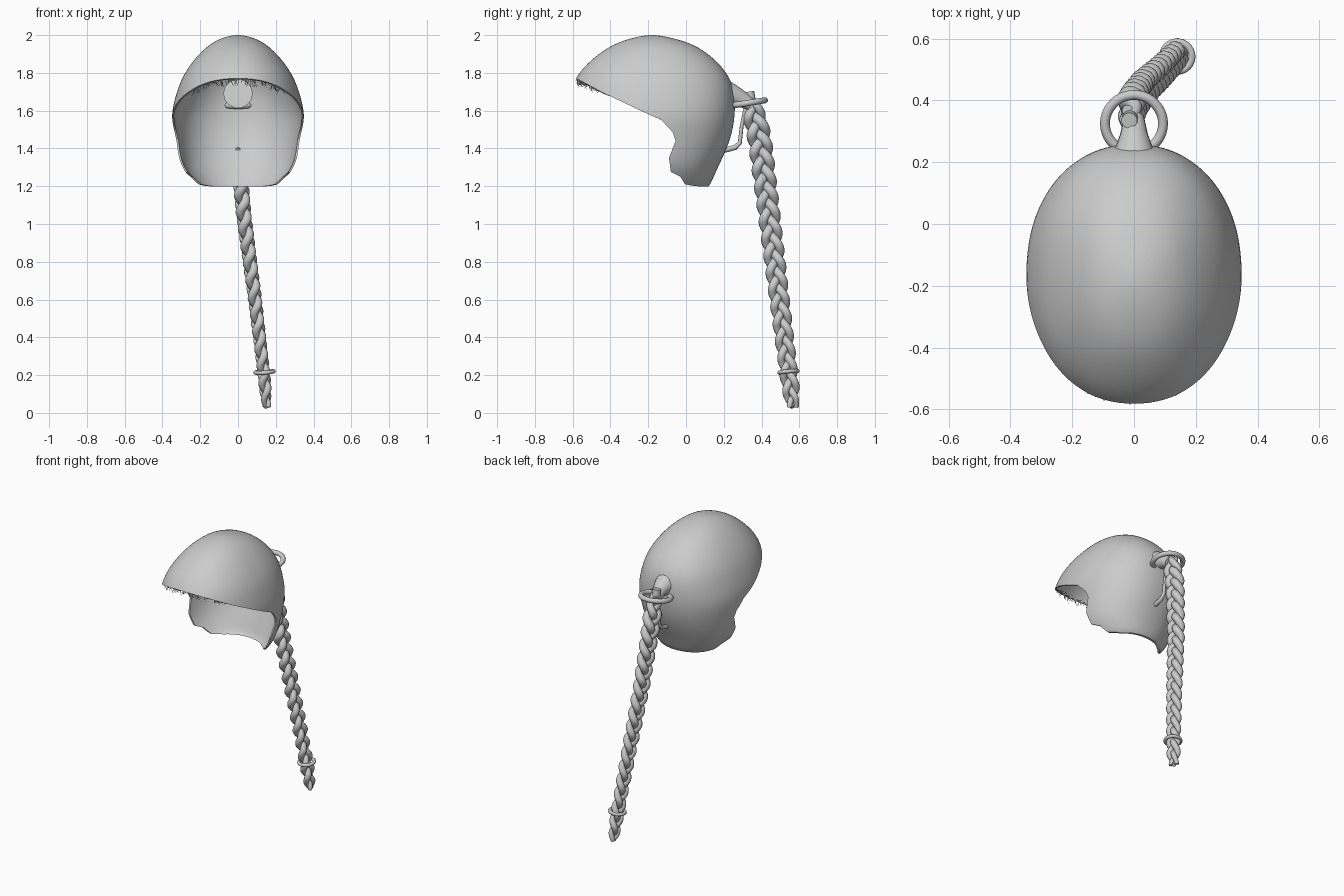
import bpy, bmesh, random
from math import sin, cos, pi, radians
from mathutils import Vector

random.seed(4)
cube = bpy.data.objects.get("Cube")
if cube:
    bpy.data.objects.remove(cube)

# Single grey hair colour
hair = bpy.data.materials.new("hair_grey")
hair.use_nodes = True
hair.diffuse_color = (0.6, 0.6, 0.6, 1)
hair.node_tree.nodes["Principled BSDF"].inputs["Base Color"].default_value = hair.diffuse_color


def mesh_object(name, bm):
    bmesh.ops.recalc_face_normals(bm, faces=bm.faces)
    me = bpy.data.meshes.new(name)
    bm.to_mesh(me)
    bm.free()
    me.materials.append(hair)
    ob = bpy.data.objects.new(name, me)
    bpy.context.collection.objects.link(ob)
    return ob


def smooth(ob, angle=40):
    bpy.ops.object.select_all(action='DESELECT')
    ob.select_set(True)
    bpy.context.view_layer.objects.active = ob
    bpy.ops.object.shade_smooth_by_angle(angle=radians(angle))


def tube(name, paths, radius, sides=2):
    """Round strands; every path is a list of (point, relative radius)."""
    cu = bpy.data.curves.new(name, 'CURVE')
    cu.dimensions = '3D'
    cu.bevel_depth = radius
    cu.bevel_resolution = sides
    cu.use_fill_caps = True
    for path in paths:
        sp = cu.splines.new('POLY')
        sp.points.add(len(path) - 1)
        for p, (co, r) in zip(sp.points, path):
            p.co = (*co, 1)
            p.radius = r
    cu.materials.append(hair)
    ob = bpy.data.objects.new(name, cu)
    bpy.context.collection.objects.link(ob)
    return ob


def ring(name, loc, major, minor, tilt):
    bpy.ops.mesh.primitive_torus_add(location=loc, rotation=tilt, major_radius=major,
                                     minor_radius=minor, major_segments=40, minor_segments=12)
    ob = bpy.context.object
    ob.name = name
    ob.data.materials.append(hair)
    smooth(ob, 60)


def power(v, e):
    return abs(v) ** e * (1 if v >= 0 else -1)


# Hair cap: stacked oval sections (height, front, back, half width)
SECTIONS = [(1.99, -.27, -.09, .075), (1.955, -.385, .04, .15), (1.88, -.495, .15, .228),
            (1.78, -.59, .237, .298), (1.68, -.62, .262, .332), (1.58, -.6, .262, .357),
            (1.48, -.55, .247, .342), (1.38, -.5, .21, .325), (1.3, -.43, .17, .302),
            (1.23, -.36, .14, .25), (1.17, -.3, .11, .19)]
SEG = 32
bm = bmesh.new()
rows = []
for z, front, back, half in SECTIONS:
    mid, depth = (front + back) / 2, (back - front) / 2
    rows.append([bm.verts.new((half * power(cos(a), .92), mid + depth * power(sin(a), .92), z))
                 for a in (2 * pi * i / SEG for i in range(SEG))])
for up, low in zip(rows, rows[1:]):
    for i in range(SEG):
        j = (i + 1) % SEG
        bm.faces.new((up[i], up[j], low[j], low[i]))
for row, z in ((rows[0], 2.003), (rows[-1], 1.16)):
    tip = bm.verts.new((0, -.18 if z > 1.5 else -.1, z))
    for i in range(SEG):
        bm.faces.new((row[i], row[(i + 1) % SEG], tip))
cap = mesh_object("hair_cap", bm)

# Face opening: side profile extruded across the head
OPENING = [(-.8, 1.865), (-.58, 1.77), (-.45, 1.7), (-.24, 1.6), (-.13, 1.55), (-.07, 1.485),
           (-.055, 1.44), (-.09, 1.35), (-.08, 1.275), (-.03, 1.25), (-.005, 1.21),
           (.05, 1.2), (.4, 1.195), (.4, 1), (-.8, 1)]
bm = bmesh.new()
face = bm.faces.new([bm.verts.new((-.6, y, z)) for y, z in OPENING])
side = bmesh.ops.extrude_face_region(bm, geom=[face])["geom"]
bmesh.ops.translate(bm, vec=(1.2, 0, 0), verts=[v for v in side if isinstance(v, bmesh.types.BMVert)])
cutter = mesh_object("opening_cutter", bm)
cutter.hide_render = True

sub = cap.modifiers.new("rounding", 'SUBSURF')
sub.levels = sub.render_levels = 2
shell = cap.modifiers.new("thickness", 'SOLIDIFY')
shell.thickness = .01
shell.offset = -1
cut = cap.modifiers.new("opening", 'BOOLEAN')
cut.operation = 'DIFFERENCE'
cut.solver = 'EXACT'
cut.object = cutter
bpy.context.view_layer.objects.active = cap
for name in ("rounding", "thickness", "opening"):
    bpy.ops.object.modifier_apply(modifier=name)
bpy.data.objects.remove(cutter)
smooth(cap)

# Fine strands along the front brim
wisps = []
for _ in range(90):
    x = random.uniform(-.24, .24)
    y = -.17 - .405 * (1 - (abs(x) / .31) ** 2.2) ** .45
    p = Vector((x, y, 1.77 - .5 * (y + .58)))
    d = Vector((random.uniform(-.02, .02), random.uniform(-.02, .05), -random.uniform(.01, .04)))
    wisps.append([(p, 1), (p + d * .5, .8), (p + d + Vector((0, .012, 0)), .3)])
tube("brim_wisps", wisps, .0015, 0)

# Gathered hair behind the head and the loose lock below it
tube("gathered_knot", [[((0, .2, 1.69), 1.3), ((0, .25, 1.68), 1), ((0, .29, 1.665), .75),
                        ((0, .345, 1.63), .55)]], .06, 5)
tube("loose_lock", [[((0, .2, 1.39), 1), ((0, .26, 1.405), 1), ((0, .285, 1.43), .8),
                     ((0, .295, 1.52), .7), ((0, .32, 1.62), 1)]], .014)

# Three-strand braid hanging behind
SPINE = [Vector(p) for p in ((-.01, .345, 1.66), (-.005, .39, 1.45), (.03, .44, 1.05),
                             (.09, .495, .6), (.138, .545, .2), (.152, .565, .03))]


def spine(t):
    z = SPINE[0].z + (SPINE[-1].z - SPINE[0].z) * t
    for a, b in zip(SPINE, SPINE[1:]):
        if z >= b.z - 1e-6:
            return a.lerp(b, (a.z - z) / (a.z - b.z))
    return SPINE[-1].copy()


STEPS, TURNS = 200, 6
strands = []
for k in range(3):
    path = []
    for i in range(STEPS + 1):
        t = i / STEPS
        a = 2 * pi * (TURNS * t + k / 3)
        size = (1 - .3 * t) * min(1, .65 + 5 * t) * min(1, .7 + 5 * (1 - t))
        offset = Vector((.019 * sin(2 * a), .041 * sin(a), 0)) * size
        path.append((spine(t) + offset, size))
    strands.append(path)
tube("braid", strands, .028, 3)
tube("braid_stub", [[((-.015, .335, 1.7), 1), ((-.01, .35, 1.6), 1.1)]], .026, 3)

# Rings that hold the braid
ring("upper_ring", (0, .325, 1.64), .094, .016, (radians(9), 0, 0))
ring("lower_tie", (.14, .542, .217), .048, .011, (radians(5), radians(-4), 0))
